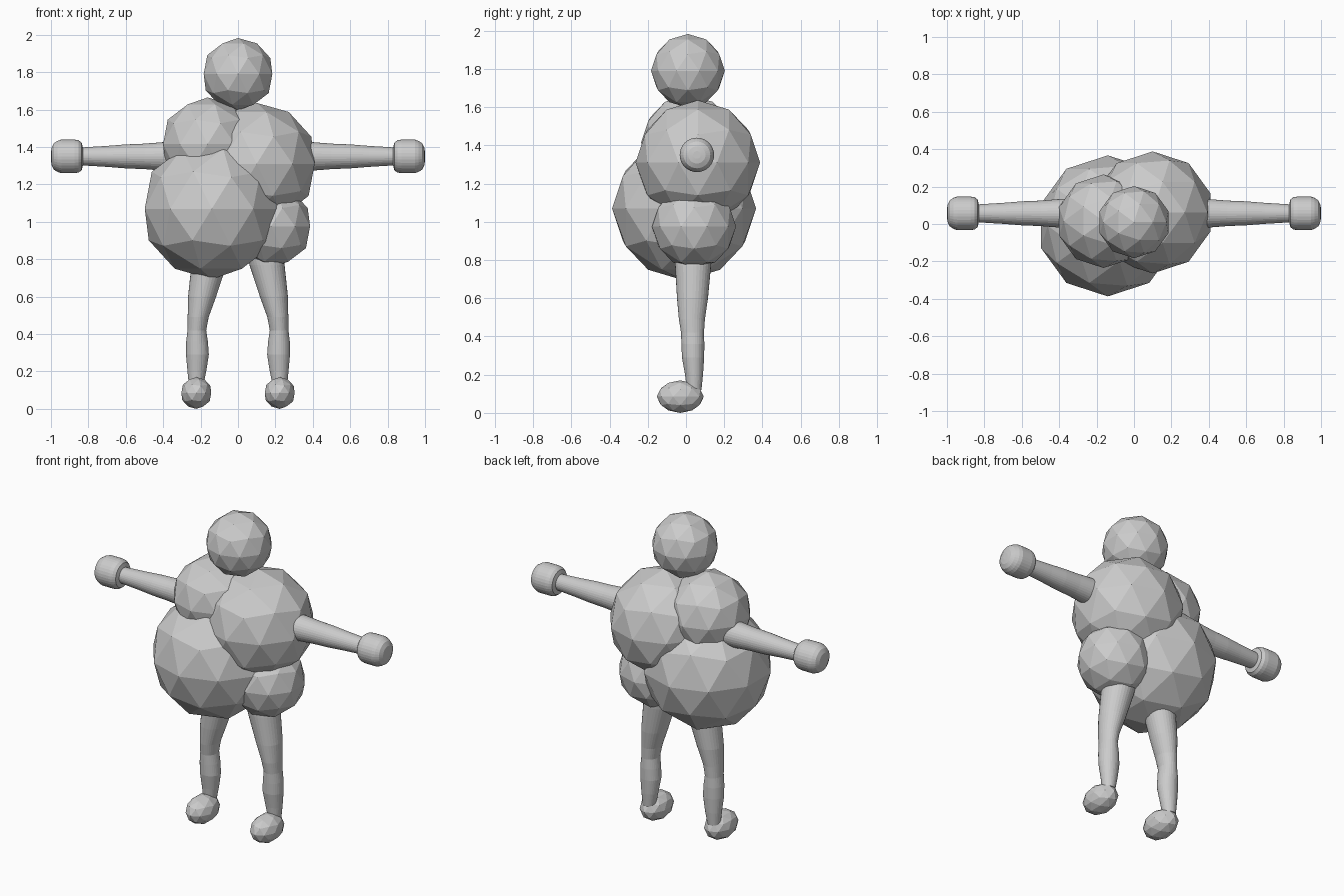
import bpy, bmesh, math
from mathutils import Vector

if "Cube" in bpy.data.objects:
    bpy.data.objects.remove(bpy.data.objects["Cube"])

grey = bpy.data.materials.new("plain grey")
grey.diffuse_color = (0.6, 0.6, 0.6, 1)
grey.use_nodes = True
grey.node_tree.nodes["Principled BSDF"].inputs["Base Color"].default_value = grey.diffuse_color


def finish(name, bm):
    bmesh.ops.recalc_face_normals(bm, faces=bm.faces)
    mesh = bpy.data.meshes.new(name)
    bm.to_mesh(mesh)
    bm.free()
    mesh.materials.append(grey)
    obj = bpy.data.objects.new(name, mesh)
    bpy.context.collection.objects.link(obj)
    return obj


def ball(name, centre, radii):
    """Faceted ball, optionally squashed into an ellipsoid."""
    bm = bmesh.new()
    bmesh.ops.create_icosphere(bm, subdivisions=2, radius=1)
    bmesh.ops.scale(bm, vec=radii, verts=bm.verts)
    bmesh.ops.translate(bm, vec=centre, verts=bm.verts)
    return finish(name, bm)


def limb(name, rings, u, v, sides=32):
    """Tube through rings of (centre, radius u, radius v) spanned by axes u and v."""
    bm = bmesh.new()
    loops = []
    for centre, ru, rv in rings:
        loop = []
        for i in range(sides):
            a = 2 * math.pi * i / sides
            loop.append(bm.verts.new(Vector(centre) + u * ru * math.cos(a) + v * rv * math.sin(a)))
        loops.append(loop)
    for a, b in zip(loops, loops[1:]):
        for i in range(sides):
            j = (i + 1) % sides
            bm.faces.new((a[i], a[j], b[j], b[i]))
    bm.faces.new(loops[0])
    bm.faces.new(loops[-1])
    return finish(name, bm)


X, Y, Z = Vector((1, 0, 0)), Vector((0, 1, 0)), Vector((0, 0, 1))

# Head and lopsided body made of four balls
ball("head", (0, 0.01, 1.79), (0.193,) * 3)
ball("belly", (-0.14, -0.01, 1.07), (0.377,) * 3)
ball("chest", (0.10, 0.062, 1.31), (0.326,) * 3)
ball("shoulder", (-0.163, 0.015, 1.415), (0.25,) * 3)
ball("hip", (0.176, 0.042, 0.975), (0.22,) * 3)

# Arm and hand profiles: distance from the middle, radius
arm = [(0.20, 0.08), (0.40, 0.076), (0.50, 0.068), (0.60, 0.064), (0.70, 0.056), (0.85, 0.047)]
hand = [(0.83, 0.05), (0.836, 0.074), (0.852, 0.086), (0.875, 0.09), (0.945, 0.09),
        (0.965, 0.083), (0.985, 0.07), (0.997, 0.045), (1.0, 0.02)]

# Leg rings: height, x, y, radius across, radius front to back
leg = [(0.95, 0.115, 0.037, 0.10, 0.10), (0.77, 0.155, 0.037, 0.094, 0.094),
       (0.60, 0.192, 0.034, 0.075, 0.081), (0.49, 0.213, 0.031, 0.056, 0.068),
       (0.42, 0.220, 0.034, 0.050, 0.060), (0.36, 0.219, 0.036, 0.058, 0.060),
       (0.29, 0.217, 0.037, 0.061, 0.058), (0.20, 0.220, 0.042, 0.050, 0.047),
       (0.12, 0.224, 0.043, 0.038, 0.038)]

for side, s in (("left", -1), ("right", 1)):
    for part, profile in (("arm", arm), ("hand", hand)):
        limb(f"{side}_{part}", [((s * x, 0.057, 1.35), r, r) for x, r in profile], Y, Z)
    limb(f"{side}_leg", [((s * x, y, z), rx, ry) for z, x, y, rx, ry in leg], X, Y)
    ball(f"{side}_foot", (s * 0.223, -0.03, 0.085), (0.084, 0.123, 0.085))
